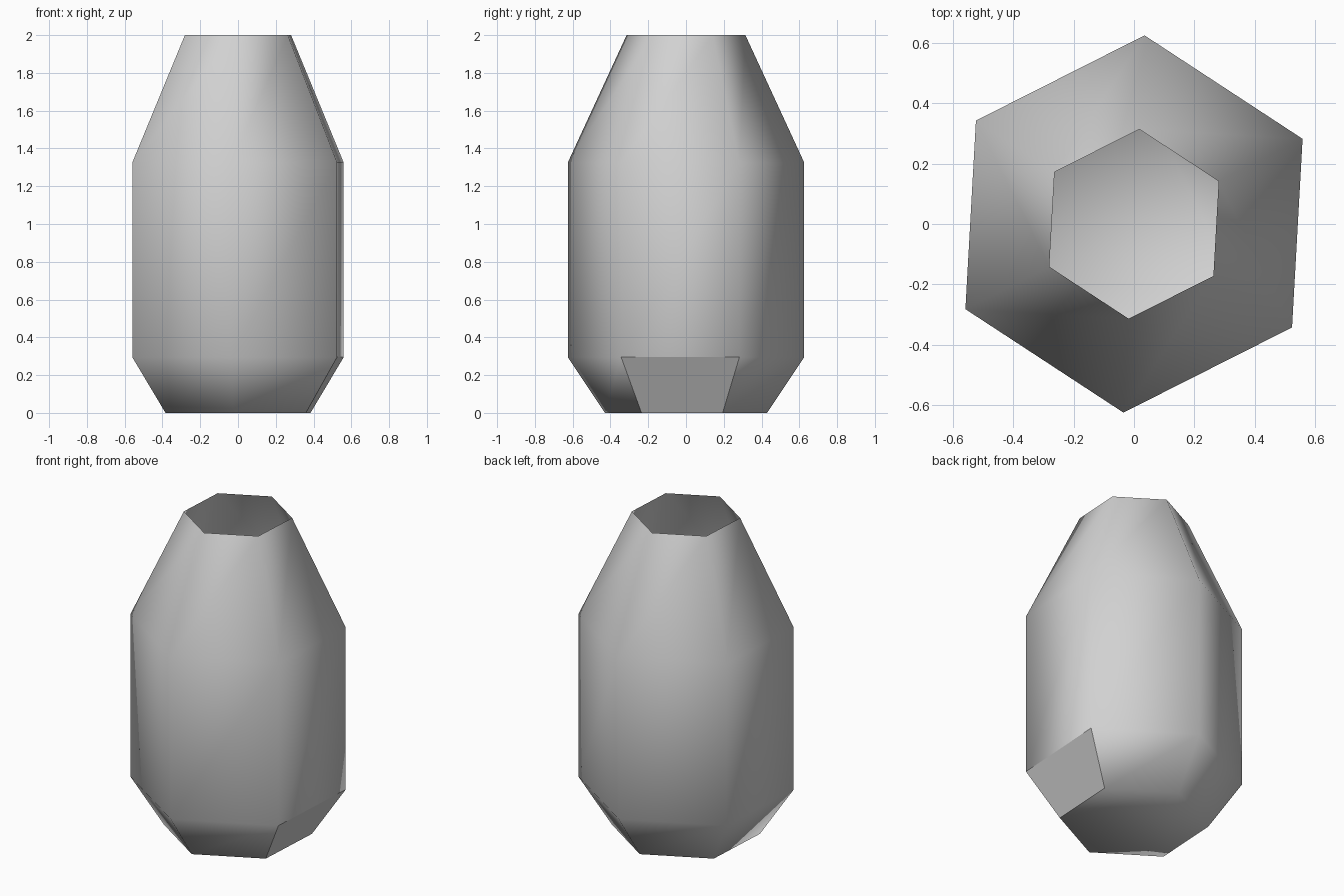
import bpy, bmesh, math

cube = bpy.data.objects.get("Cube")
if cube:
    bpy.data.objects.remove(cube, do_unlink=True)

SIDES = 6
TWIST = math.radians(-33.2)
# (radius, height) from the foot to the open rim
PROFILE = [(0.43, 0.0), (0.627, 0.295), (0.627, 1.325), (0.315, 2.0)]

# Plain grey clay
grey = bpy.data.materials.new("plain_grey")
grey.use_nodes = True
colour = (0.64, 0.64, 0.64, 1)
grey.diffuse_color = colour
grey.node_tree.nodes["Principled BSDF"].inputs["Base Color"].default_value = colour

# Six-sided vase body: rings joined by wall faces, open at the top
bm = bmesh.new()
rings = []
for radius, height in PROFILE:
    ring = []
    for i in range(SIDES):
        a = TWIST + i * math.tau / SIDES
        ring.append(bm.verts.new((radius * math.cos(a), radius * math.sin(a), height)))
    rings.append(ring)

for low, high in zip(rings, rings[1:]):
    for i in range(SIDES):
        j = (i + 1) % SIDES
        wall = bm.faces.new((low[i], low[j], high[j], high[i]))
        # One flat facet sits on the left side of the foot
        wall.smooth = not (low is rings[0] and i == 0)

# Closed base
base = bm.faces.new(list(reversed(rings[0])))
base.smooth = True

mesh = bpy.data.meshes.new("vase_body")
bm.to_mesh(mesh)
bm.free()
mesh.materials.append(grey)
vase = bpy.data.objects.new("vase_body", mesh)
bpy.context.collection.objects.link(vase)
